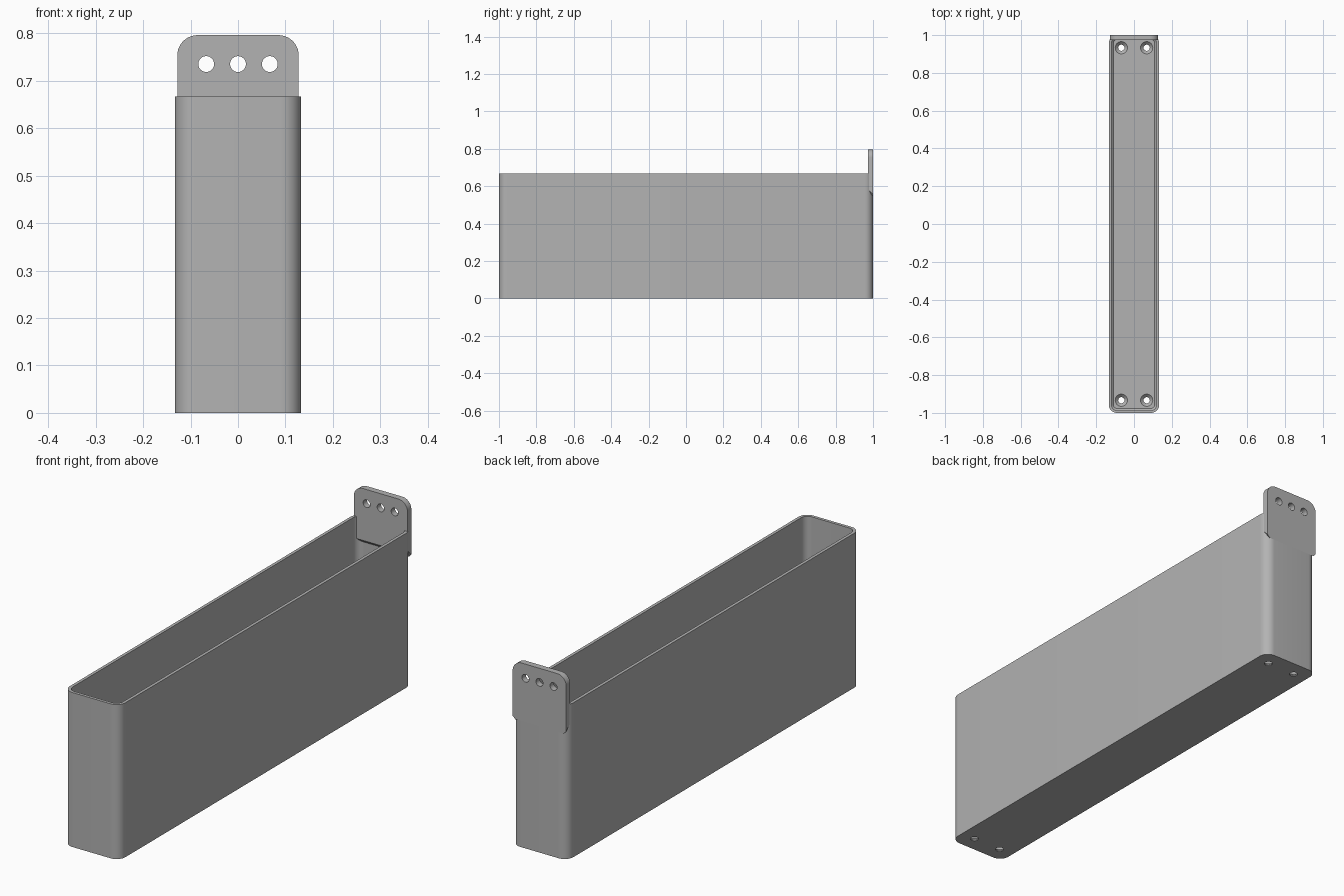
import bpy, bmesh, math
from mathutils import Matrix, Vector

cube = bpy.data.objects.get("Cube")
if cube:
    bpy.data.objects.remove(cube, do_unlink=True)

grey = bpy.data.materials.new("matte grey")
grey.use_nodes = True
colour = (0.45, 0.45, 0.45, 1)
grey.diffuse_color = colour
grey.node_tree.nodes["Principled BSDF"].inputs["Base Color"].default_value = colour


def finish(name, bm):
    bmesh.ops.recalc_face_normals(bm, faces=bm.faces)
    mesh = bpy.data.meshes.new(name)
    bm.to_mesh(mesh)
    bm.free()
    obj = bpy.data.objects.new(name, mesh)
    bpy.context.collection.objects.link(obj)
    mesh.materials.append(grey)
    return obj


def rounded_block(name, x, y0, y1, z0, z1, radius, floor_bevel=0):
    """Block with rounded vertical edges and an optional chamfered bottom rim."""
    bm = bmesh.new()
    size = Matrix.Diagonal((2 * x, y1 - y0, z1 - z0, 1))
    place = Matrix.Translation((0, (y0 + y1) / 2, (z0 + z1) / 2))
    bmesh.ops.create_cube(bm, size=1, matrix=place @ size)
    upright = [e for e in bm.edges
               if abs(e.verts[0].co.z - e.verts[1].co.z) > 0.1]
    bmesh.ops.bevel(bm, geom=upright, offset=radius, segments=10,
                    profile=0.5, affect='EDGES')
    if floor_bevel:
        rim = [e for e in bm.edges if all(v.co.z < z0 + 1e-4 for v in e.verts)]
        bmesh.ops.bevel(bm, geom=rim, offset=floor_bevel, segments=1,
                        affect='EDGES')
    return finish(name, bm)


def cone(bm, r1, r2, depth, matrix):
    bmesh.ops.create_cone(bm, cap_ends=True, segments=32, radius1=r1,
                          radius2=r2, depth=depth, matrix=matrix)


def cut(target, cutter):
    cutter.hide_render = True
    mod = target.modifiers.new("cut", 'BOOLEAN')
    mod.operation = 'DIFFERENCE'
    mod.solver = 'EXACT'
    mod.object = cutter
    bpy.context.view_layer.objects.active = target
    bpy.ops.object.modifier_apply(modifier=mod.name)
    bpy.data.objects.remove(cutter, do_unlink=True)


def smooth(obj):
    bpy.ops.object.select_all(action='DESELECT')
    obj.select_set(True)
    bpy.context.view_layer.objects.active = obj
    bpy.ops.object.shade_smooth_by_angle(angle=math.radians(30))


# Long open tray with thin walls
wall, floor = 0.0133, 0.02
tray = rounded_block("tray", 0.133, -1, 0.9995, 0, 0.667, 0.042)
cut(tray, rounded_block("cavity", 0.133 - wall, -1 + wall, 1 - wall,
                        floor, 0.8, 0.03, 0.01))

# Countersunk screw holes in the floor
for y in (-0.933, 0.933):
    for x in (-0.067, 0.067):
        bm = bmesh.new()
        cone(bm, 0.0165, 0.0165, 0.1, Matrix.Translation((x, y, 0)))
        cut(tray, finish("screw_hole", bm))
        bm = bmesh.new()
        cone(bm, 0.015, 0.035, 0.02, Matrix.Translation((x, y, 0.0125)))
        cut(tray, finish("countersink", bm))
smooth(tray)

# Hanging tab: rounded top, underside sloping down towards the back
half, top, radius = 0.128, 0.796, 0.043
outline = [(-half + 0.012, 0.545), (half - 0.012, 0.545), (half, 0.557)]
for side, start in ((1, 0), (-1, 90)):
    for i in range(11):
        a = math.radians(start + 9 * i)
        outline.append((side * (half - radius) + radius * math.cos(a),
                        top - radius + radius * math.sin(a)))
outline.append((-half, 0.557))
bm = bmesh.new()
back = bm.faces.new([bm.verts.new((x, 1, z)) for x, z in outline])
ext = bmesh.ops.extrude_face_region(bm, geom=[back])["geom"]
for v in (g for g in ext if isinstance(g, bmesh.types.BMVert)):
    v.co.y = 0.9733
    if v.co.z < 0.6:
        v.co.z += 0.027
tab = finish("hanging_tab", bm)

# Row of three mounting holes
bm = bmesh.new()
for x in (-0.067, 0, 0.067):
    cone(bm, 0.0167, 0.0167, 0.2, Matrix.Translation((x, 1, 0.735))
         @ Matrix.Rotation(math.pi / 2, 4, 'X'))
cut(tab, finish("mounting_holes", bm))
smooth(tab)
